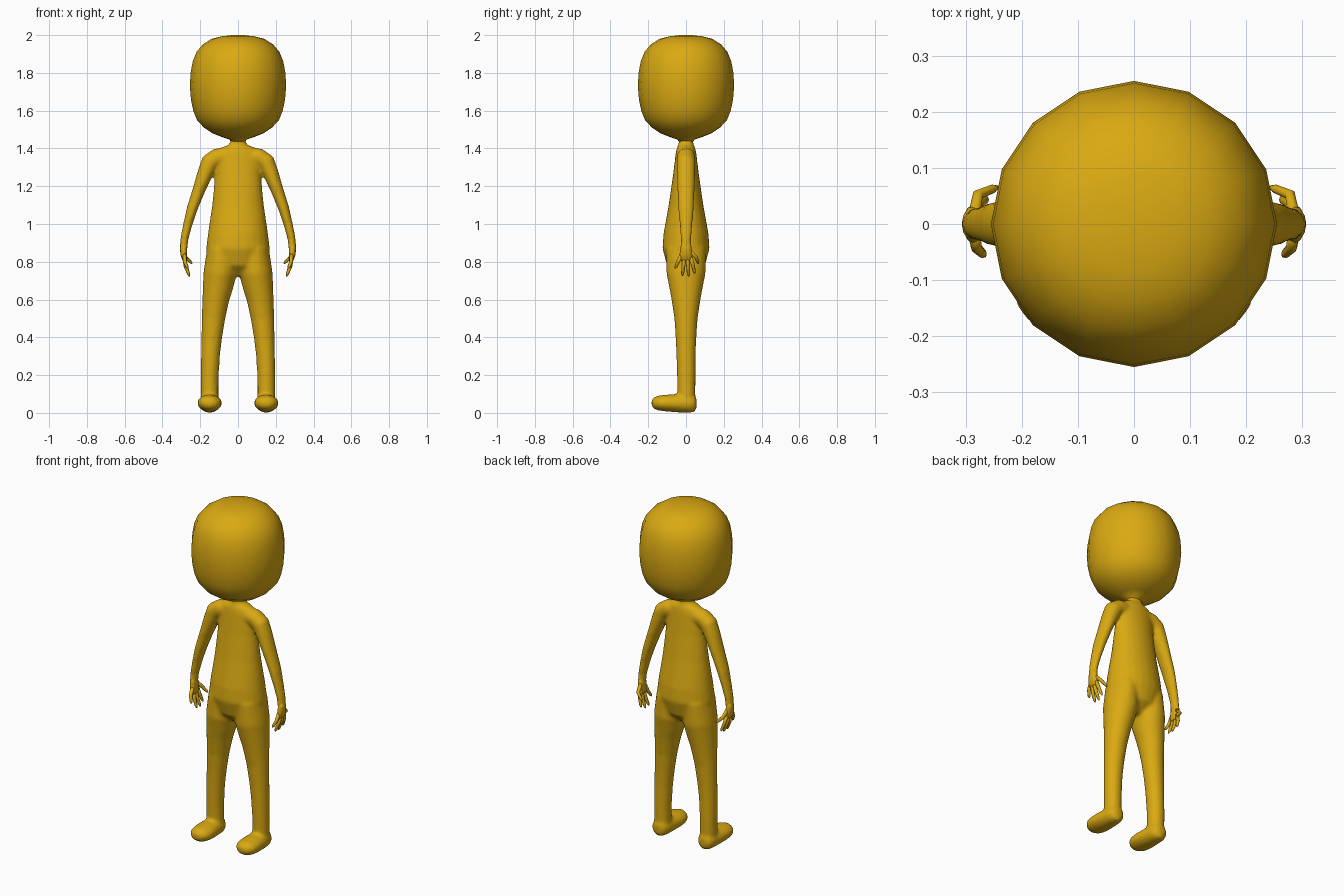
import bpy, bmesh, math
from mathutils import Vector

gold = bpy.data.materials.new("golden_yellow")
gold.diffuse_color = (0.70, 0.40, 0.006, 1)


def tube(bm, rings, sides=16, ref=(0, 1, 0)):
    """Closed tube through (x, y, z, a, b) rings; b is the half size along ref."""
    ref, loops = Vector(ref), []
    pts = [Vector(r[:3]) for r in rings]
    for i, (p, r) in enumerate(zip(pts, rings)):
        t = (pts[min(i + 1, len(pts) - 1)] - pts[max(i - 1, 0)]).normalized()
        u = ref.cross(t).normalized()
        v = t.cross(u)
        loops.append([bm.verts.new(p + u * r[3] * math.cos(k * math.tau / sides)
                                   + v * r[4] * math.sin(k * math.tau / sides))
                      for k in range(sides)])
    for a, b in zip(loops, loops[1:]):
        for k in range(sides):
            n = (k + 1) % sides
            bm.faces.new((a[k], a[n], b[n], b[k]))
    bm.faces.new(loops[0])
    bm.faces.new(loops[-1])


def finish(bm, name):
    bmesh.ops.recalc_face_normals(bm, faces=bm.faces)
    for f in bm.faces:
        f.smooth = True
    me = bpy.data.meshes.new(name)
    bm.to_mesh(me)
    bm.free()
    me.materials.append(gold)
    ob = bpy.data.objects.new(name, me)
    bpy.context.collection.objects.link(ob)
    return ob


def mirrored(rings, s):
    return [(s * r[0],) + tuple(r[1:]) for r in rings]


# Head: rounded, sixteen-sided
profile = [(1.43, .035), (1.447, .045), (1.462, .09), (1.48, .135), (1.51, .18),
           (1.55, .217), (1.60, .237), (1.66, .249), (1.73, .255), (1.80, .251),
           (1.86, .240), (1.91, .220), (1.95, .187), (1.98, .140), (1.994, .085), (2.0, .03)]
bm = bmesh.new()
tube(bm, [(0, 0, z, r, r) for z, r in profile])
finish(bm, "head")

# Body: torso, arms, legs and feet fused into one smooth skin
bm = bmesh.new()
tube(bm, [(0, 0, z, a, b) for z, a, b in [
    (.725, .06, .045), (.78, .14, .100), (.87, .169, .125), (.95, .159, .119),
    (1.1, .137, .092), (1.25, .122, .070), (1.33, .122, .060), (1.38, .115, .054),
    (1.405, .09, .048), (1.42, .045, .04), (1.46, .038, .036)]], 24)

arm = [(.06, 0, 1.355, .048, .047), (.11, 0, 1.352, .05, .049), (.148, 0, 1.328, .049, .05),
       (.173, 0, 1.27, .042, .049), (.207, 0, 1.18, .034, .046), (.243, 0, 1.08, .029, .042),
       (.268, 0, .99, .024, .034), (.284, 0, .92, .022, .028), (.287, 0, .87, .020, .028)]
leg = [(.085, 0, .87, .078, .105), (.095, 0, .74, .088, .104), (.106, 0, .67, .081, .090),
       (.118, 0, .60, .071, .077), (.130, 0, .50, .062, .062), (.139, 0, .40, .055, .055),
       (.146, 0, .30, .050, .051), (.150, .002, .18, .047, .049), (.150, .002, .05, .047, .047)]
foot = [(.15, .056, .05, .018, .025), (.15, .046, .05, .040, .045), (.15, .02, .05, .052, .05),
        (.15, -.04, .051, .060, .049), (.15, -.10, .052, .066, .045),
        (.15, -.145, .052, .060, .040), (.15, -.17, .053, .042, .031), (.15, -.182, .053, .02, .016)]
for s in (1, -1):
    tube(bm, mirrored(arm, s))
    tube(bm, mirrored(leg, s), 20)
    # Foot runs along y, so its height is the second half size
    tube(bm, [(x, y, z, b, a) for x, y, z, a, b in mirrored(foot, s)], 20, (1, 0, 0))
body = finish(bm, "body")
remesh = body.modifiers.new("fuse", 'REMESH')
remesh.mode = 'VOXEL'
remesh.voxel_size = .009
remesh.use_smooth_shade = True
relax = body.modifiers.new("relax", 'SMOOTH')
relax.factor = .5
relax.iterations = 8

# Hands: flat palm and five slightly curled fingers
palm = [(.285, 0, .91, .019, .024), (.288, 0, .87, .019, .029), (.287, 0, .84, .018, .034),
        (.282, 0, .815, .014, .034), (.278, 0, .80, .007, .024)]
# Each finger: root (x, y, z), knuckle, tip
fingers = [((.285, .018, .86), (.278, .052, .825), (.243, .066, .79)),
           ((.284, .022, .83), (.278, .036, .785), (.262, .046, .738)),
           ((.284, .007, .82), (.277, .011, .775), (.256, .014, .722)),
           ((.284, -.009, .82), (.277, -.014, .775), (.257, -.019, .725)),
           ((.284, -.022, .84), (.281, -.042, .80), (.266, -.057, .765))]
for s, side in ((1, "left"), (-1, "right")):
    bm = bmesh.new()
    tube(bm, mirrored(palm, s), 12)
    for root, knuckle, tip in fingers:
        a, b, c = Vector(root), Vector(knuckle), Vector(tip)
        path = [(a, .011), (b, .010), (b.lerp(c, .75), .008), (c, .003)]
        tube(bm, mirrored([(*p, r, r) for p, r in path], s), 8)
    finish(bm, side + "_hand")
